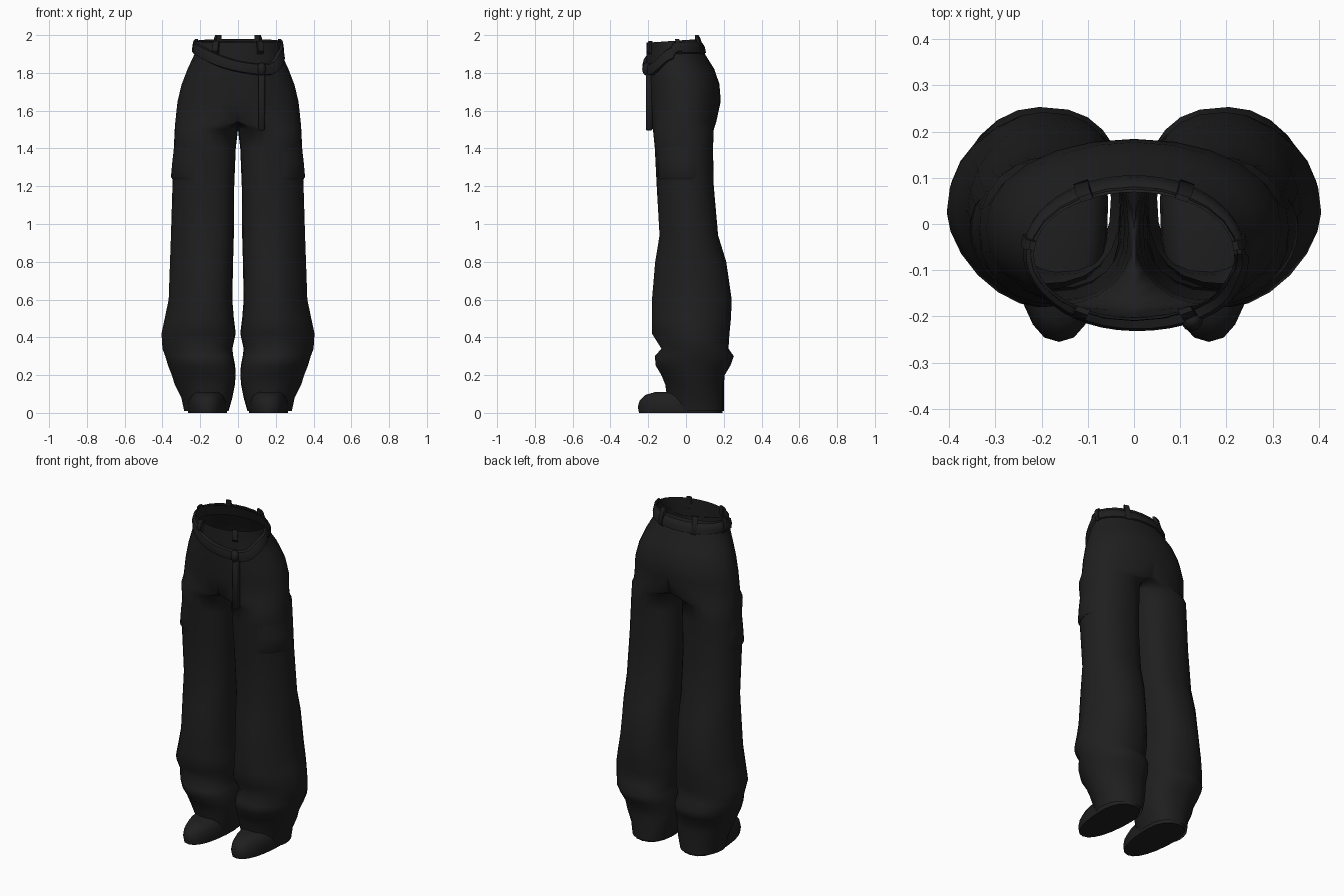
import bpy, bmesh, math
from mathutils import Vector

cube = bpy.data.objects.get("Cube")
if cube:
    bpy.data.objects.remove(cube, do_unlink=True)

cloth = bpy.data.materials.new("charcoal_black")
cloth.use_nodes = True
COLOUR = (0.0135, 0.0135, 0.0135, 1)
cloth.diffuse_color = COLOUR
shader = cloth.node_tree.nodes["Principled BSDF"]
shader.inputs["Base Color"].default_value = COLOUR
shader.inputs["Roughness"].default_value = 0.9

# Half profile: height, inner x, outer x, front y, back y
PROFILE = [
    (.01, .05, .285, -.09, .2), (.08, .03, .3, -.1, .2), (.15, .016, .335, -.11, .2),
    (.2, .013, .35, -.13, .205), (.25, .015, .37, -.16, .235), (.3, .025, .385, -.165, .253),
    (.34, .03, .4, -.13, .225), (.42, .012, .405, -.18, .23), (.5, .022, .388, -.18, .238),
    (.6, .03, .367, -.18, .242), (.8, .026, .36, -.163, .213), (.94, .022, .355, -.14, .17),
    (1.2, .02, .347, -.155, .147), (1.4, .012, .34, -.165, .143), (1.5, 0, .335, -.175, .147),
    (1.54, -.3, .332, -.187, .16), (1.65, -.32, .32, -.2, .184), (1.74, -.298, .298, -.206, .177),
    (1.82, -.267, .267, -.21, .15), (1.9, -.23, .23, -.21, .1), (1.97, -.224, .224, -.208, .075),
]


def power(v, e):
    return math.copysign(abs(v) ** e, v)


def surface(z, t, off=0):
    """Point on the cloth at height z and angle t, pushed out by off."""
    z = min(max(z, PROFILE[0][0]), PROFILE[-1][0])
    for a, b in zip(PROFILE, PROFILE[1:]):
        if z <= b[0]:
            k = (z - a[0]) / (b[0] - a[0])
            x0, x1, y0, y1 = [p + (q - p) * k for p, q in zip(a[1:], b[1:])]
            break
    c, s = math.cos(t), math.sin(t)
    # legs are fuller on the inner side and flatter at the outer front
    e = .9 + .1 * min(1, abs(z - 1.35) / .6)
    if z < 1.5 and c < 0:
        e = .78
    elif z < 1.5 and s < 0:
        e = 1.2 if z < 1 else 1.05
    return Vector(((x0 + x1) / 2 + (x1 - x0) / 2 * power(c, e) + off * c,
                   (y0 + y1) / 2 + (y1 - y0) / 2 * power(s, e) + off * s, z))


def finish(name, bm, mirror=False, angle=50):
    bmesh.ops.recalc_face_normals(bm, faces=bm.faces)
    mesh = bpy.data.meshes.new(name)
    bm.to_mesh(mesh)
    bm.free()
    mesh.materials.append(cloth)
    mesh.shade_smooth()
    mesh.set_sharp_from_angle(angle=math.radians(angle))
    ob = bpy.data.objects.new(name, mesh)
    bpy.context.collection.objects.link(ob)
    if mirror:
        mod = ob.modifiers.new("mirror", 'MIRROR')
        mod.use_clip = True
        mod.merge_threshold = .001


def loft(rows, loop_rows=False, caps=False):
    """Skin closed rings of points; optionally join the last ring to the first."""
    bm = bmesh.new()
    rings = [[bm.verts.new(p) for p in row] for row in rows]
    n = len(rings[0])
    pairs = list(zip(rings, rings[1:]))
    if loop_rows:
        pairs.append((rings[-1], rings[0]))
    for a, b in pairs:
        for i in range(n):
            j = (i + 1) % n
            bm.faces.new((a[i], a[j], b[j], b[i]))
    if caps:
        bm.faces.new(rings[0])
        bm.faces.new(rings[-1])
    return bm


def patch(name, t0, t1, z_offsets, mirror=False, steps=1, taper=False):
    """Raised cloth piece following the surface between two angles."""
    rows = []
    for i in range(steps + 1):
        t = math.radians(t0 + (t1 - t0) * i / steps)
        swell = max(0, math.sin(math.pi * i / steps)) ** .5 if taper else 1
        # tapered ends sink just under the cloth
        loop = [(z, (off + .004) * swell - .004) for z, off in z_offsets]
        loop += [(z, -.008) for z, off in reversed(z_offsets)]
        rows.append([surface(z, t, off) + Vector((0, 0, max(0, z - PROFILE[-1][0])))
                     for z, off in loop])
    finish(name, loft(rows, caps=True), mirror, 45)


# Trousers: one leg loft that opens into half of the hips, then mirrored
SIDES = 24
rows = []
for level in PROFILE:
    ring = [surface(level[0], math.tau * i / SIDES) for i in range(SIDES)]
    for p in ring:
        p.x = max(p.x, 0)
    rows.append(ring)
# waistband dips slightly toward the front
for p in rows[-1]:
    p.z += .07 * (p.y + .06)
bm = loft(rows)
inside = [f for f in bm.faces if all(v.co.x < .0005 for v in f.verts)]
bmesh.ops.delete(bm, geom=inside, context='FACES')
finish("trousers", bm, mirror=True, angle=75)

# Cargo pockets on the outer thighs, loose at the lower edge
patch("cargo_pocket", -75, 25, [(1.235, .002), (1.25, .012), (1.33, .007), (1.45, -.004)],
      mirror=True, steps=10, taper=True)

# Slack belt, sagging to the knot at the front
KNOT_X = .125
SECTION = [(-.008, -.035), (.008, -.028), (.013, 0), (.008, .024), (-.008, .03)]
rows = []
for i in range(48):
    t = math.tau * i / 48
    p = surface(1.93, t)
    reach = .36 if p.x < KNOT_X else .12
    dip = max(0, 1 - abs(p.x - KNOT_X) / reach) if p.y < -.065 else 0
    dip = math.sin(dip * math.pi / 2)
    rows.append([surface(1.935 - .115 * dip + dz, t, off + .01 * dip * (off > 0))
                 for off, dz in SECTION])
finish("belt", loft(rows, loop_rows=True))

# Belt loops
for i, (t, top) in enumerate(((-120, 1.97), (-60, 1.97), (8, 1.98), (62, 2), (118, 2), (172, 1.98))):
    patch("belt_loop_%d" % (i + 1), t - 4, t + 4,
          [(1.9, .004), (1.915, .017), (top - .015, .014), (top, .004)])

# Belt knot and hanging end
bm = bmesh.new()
bmesh.ops.create_uvsphere(bm, u_segments=10, v_segments=6, radius=1)
for v in bm.verts:
    v.co = Vector((KNOT_X + .024 * v.co.x, -.208 + .024 * v.co.y, 1.82 + .035 * v.co.z))
finish("belt_knot", bm)
bm = bmesh.new()
bmesh.ops.create_cube(bm, size=1)
for v in bm.verts:
    v.co = Vector((KNOT_X + .034 * v.co.x, -.195 + .036 * v.co.y, 1.66 + .33 * v.co.z))
bmesh.ops.bevel(bm, geom=bm.edges[:], offset=.006, segments=1, affect='EDGES')
finish("belt_end", bm)

# Shoes: stacked outlines, narrower toward the toe
rows = []
for z, size in ((0, .97), (.03, 1), (.065, .96), (.095, .83), (.11, .6)):
    ring = []
    for i in range(20):
        t = math.tau * i / 20
        c, s = power(math.cos(t), .85), power(math.sin(t), .85)
        width = .104 + .018 * s
        ring.append((.162 + width * size * c, -.028 + .227 * size * s, z))
    rows.append(ring)
finish("shoe", loft(rows, caps=True), mirror=True, angle=45)
